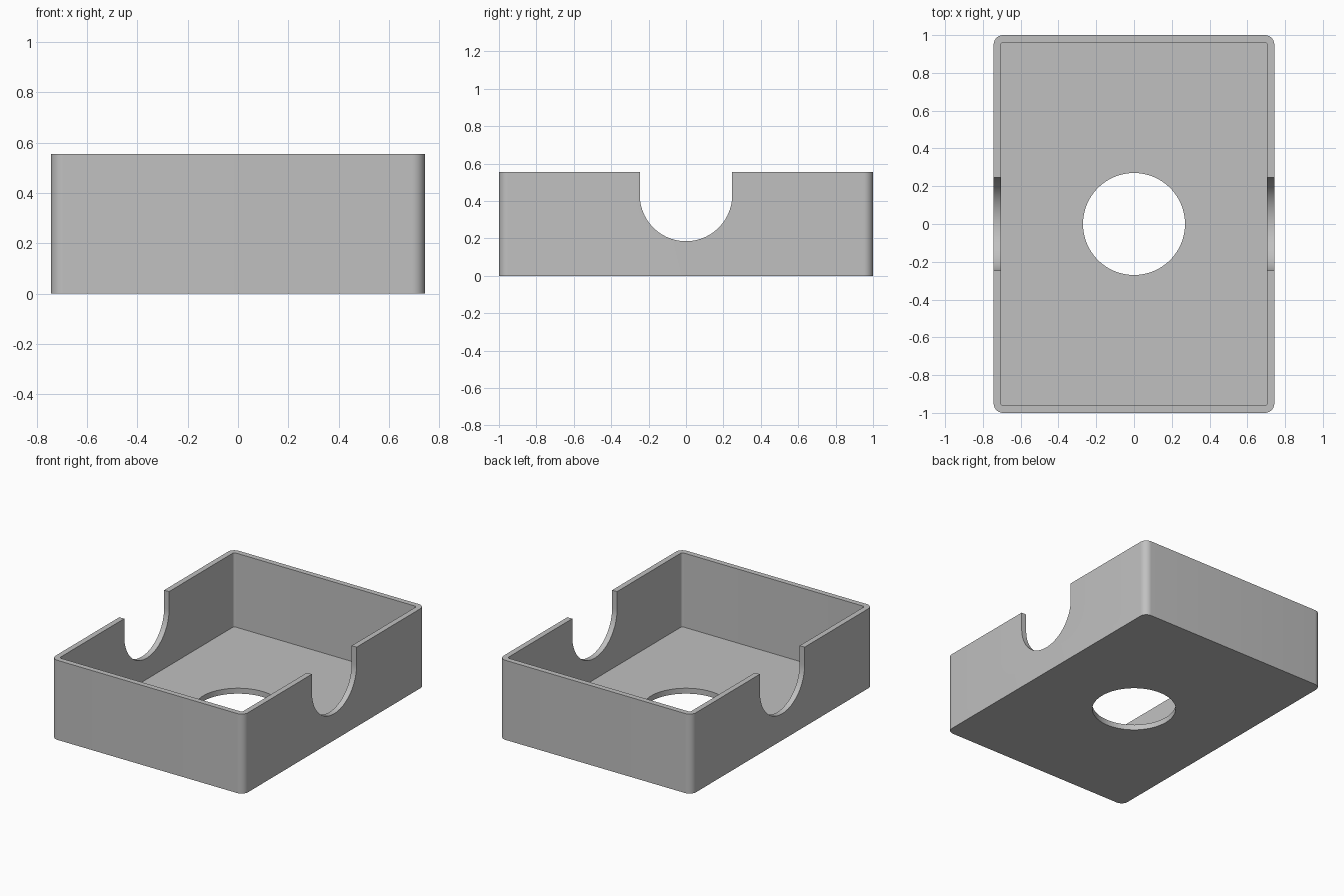
import bpy
import math

old = bpy.data.objects.get("Cube")
if old:
    bpy.data.objects.remove(old, do_unlink=True)

HALF_X, HALF_Y, HEIGHT = 0.743, 1.0, 0.555
WALL = 0.038
SLOT_R, SLOT_Z = 0.247, 0.432
HOLE_R = 0.27

grey = bpy.data.materials.new("plain grey")
grey.use_nodes = True
colour = (0.53, 0.53, 0.53, 1)
grey.diffuse_color = colour
grey.node_tree.nodes["Principled BSDF"].inputs["Base Color"].default_value = colour


def prism(name, outline, low, high, place):
    """Extrude a closed outline from low to high; place maps (u, v, depth) to xyz."""
    n = len(outline)
    verts = [place(u, v, d) for d in (low, high) for u, v in outline]
    faces = [tuple(reversed(range(n))), tuple(range(n, 2 * n))]
    faces += [(i, (i + 1) % n, n + (i + 1) % n, n + i) for i in range(n)]
    mesh = bpy.data.meshes.new(name)
    mesh.from_pydata(verts, [], faces)
    mesh.materials.append(grey)
    obj = bpy.data.objects.new(name, mesh)
    bpy.context.collection.objects.link(obj)
    return obj


def arc(cx, cy, r, start, end, steps):
    angles = [math.radians(start + (end - start) * i / steps) for i in range(steps + 1)]
    return [(cx + r * math.cos(a), cy + r * math.sin(a)) for a in angles]


def rounded_rectangle(hx, hy, r):
    corners = ((1, 1), (-1, 1), (-1, -1), (1, -1))
    return [p for i, (sx, sy) in enumerate(corners)
            for p in arc(sx * (hx - r), sy * (hy - r), r, 90 * i, 90 * i + 90, 10)]


def upright(u, v, d):
    return (u, v, d)


def sideways(u, v, d):
    return (d, u, v)


# Outer shell
tray = prism("open_box", rounded_rectangle(HALF_X, HALF_Y, 0.05), 0, HEIGHT, upright)

# Inner cavity, floor hole and the U-shaped notches through both side walls
slot = arc(0, SLOT_Z, SLOT_R, 180, 360, 48) + [(SLOT_R, 1), (-SLOT_R, 1)]
cutters = [
    prism("cavity_cutter", rounded_rectangle(HALF_X - WALL, HALF_Y - WALL, 0.015),
          WALL, 1, upright),
    prism("floor_hole_cutter", arc(0, 0, HOLE_R, 0, 360, 96)[:-1], -0.2, 0.2, upright),
    prism("side_notch_cutter", slot, -1, 1, sideways),
]
bpy.context.view_layer.objects.active = tray
for cutter in cutters:
    cut = tray.modifiers.new(cutter.name, "BOOLEAN")
    cut.operation = "DIFFERENCE"
    cut.solver = "EXACT"
    cut.object = cutter
    bpy.ops.object.modifier_apply(modifier=cut.name)
    bpy.data.objects.remove(cutter, do_unlink=True)

# Smooth the rounded parts, keep the edges crisp
bpy.ops.object.select_all(action="DESELECT")
tray.select_set(True)
bpy.ops.object.shade_smooth_by_angle(angle=math.radians(30))
